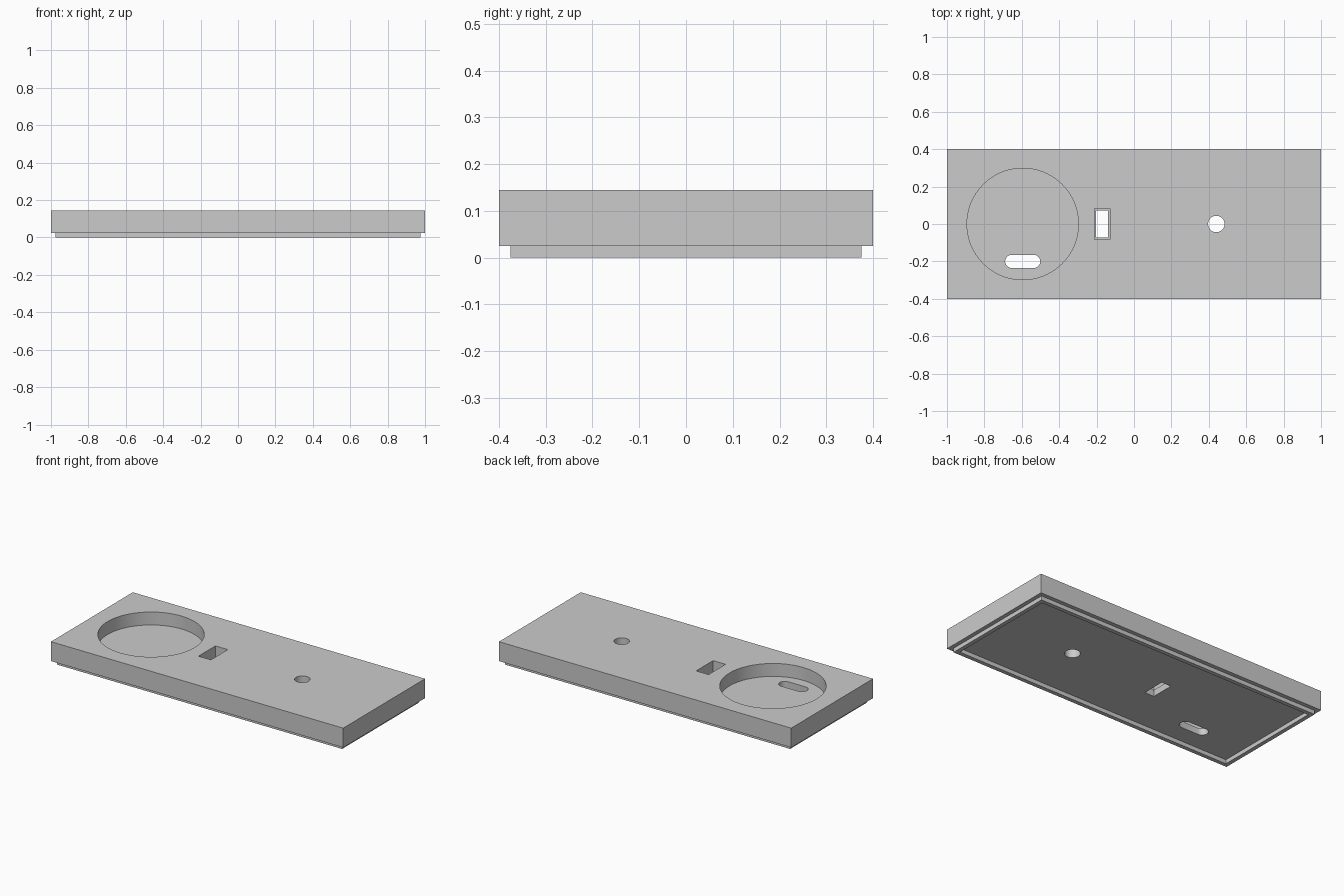
import bpy
import bmesh
import math

cube = bpy.data.objects.get("Cube")
if cube:
    bpy.data.objects.remove(cube, do_unlink=True)

grey = bpy.data.materials.new("plain grey")
grey.use_nodes = True
colour = (0.6, 0.6, 0.6, 1)
grey.diffuse_color = colour
grey.node_tree.nodes["Principled BSDF"].inputs["Base Color"].default_value = colour


def prism(name, outline, z0, z1):
    """Extrude a closed outline from z0 to z1."""
    bm = bmesh.new()
    face = bm.faces.new([bm.verts.new((x, y, z0)) for x, y in outline])
    top = bmesh.ops.extrude_face_region(bm, geom=[face])["geom"]
    for v in top:
        if isinstance(v, bmesh.types.BMVert):
            v.co.z = z1
    bmesh.ops.recalc_face_normals(bm, faces=bm.faces)
    mesh = bpy.data.meshes.new(name)
    bm.to_mesh(mesh)
    bm.free()
    mesh.materials.append(grey)
    obj = bpy.data.objects.new(name, mesh)
    bpy.context.collection.objects.link(obj)
    return obj


def rect(w, d, cx=0, cy=0):
    return [(cx + sx * w / 2, cy + sy * d / 2)
            for sx, sy in ((-1, -1), (1, -1), (1, 1), (-1, 1))]


def slot(length, r, cx, cy, n):
    """Round-ended outline; a circle when length equals 2r."""
    half = length / 2 - r
    pts = []
    for side, start in ((1, -math.pi / 2), (-1, math.pi / 2)):
        for i in range(n + 1 if half > 0 else n):
            a = start + math.pi * i / n
            pts.append((cx + side * half + r * math.cos(a), cy + r * math.sin(a)))
    return pts


def apply_boolean(target, other, operation):
    mod = target.modifiers.new(operation, 'BOOLEAN')
    mod.operation = operation
    mod.solver = 'EXACT'
    mod.object = other
    bpy.context.view_layer.objects.active = target
    bpy.ops.object.modifier_apply(modifier=mod.name)
    bpy.data.objects.remove(other, do_unlink=True)


BASE, TOP, FLOOR = 0.025, 0.145, 0.065

# Thick plate with a locating lip beneath it
plate = prism("cover_plate", rect(2, 0.8), BASE, TOP)
lip = prism("bottom_lip", rect(1.95, 0.75), 0, BASE + 0.02)
apply_boolean(plate, lip, 'UNION')

# Underside recess, round pocket, stepped window, cable slot and round hole
cutters = [
    ("underside_recess", rect(1.9, 0.7), -0.1, BASE),
    ("round_pocket", slot(0.596, 0.298, -0.595, 0, 48), FLOOR, 0.3),
    ("cable_slot", slot(0.188, 0.035, -0.595, -0.2, 12), -0.1, 0.1),
    ("window_pocket", rect(0.085, 0.166, -0.17, 0), FLOOR, 0.3),
    ("window_opening", rect(0.064, 0.144, -0.17, 0), -0.1, 0.1),
    ("round_hole", slot(0.088, 0.044, 0.44, 0, 16), -0.1, 0.3),
]
for name, outline, z0, z1 in cutters:
    apply_boolean(plate, prism(name, outline, z0, z1), 'DIFFERENCE')

# Smooth the bores, keep every rim sharp
bpy.ops.object.select_all(action='DESELECT')
plate.select_set(True)
bpy.context.view_layer.objects.active = plate
bpy.ops.object.shade_smooth_by_angle(angle=math.radians(30))
